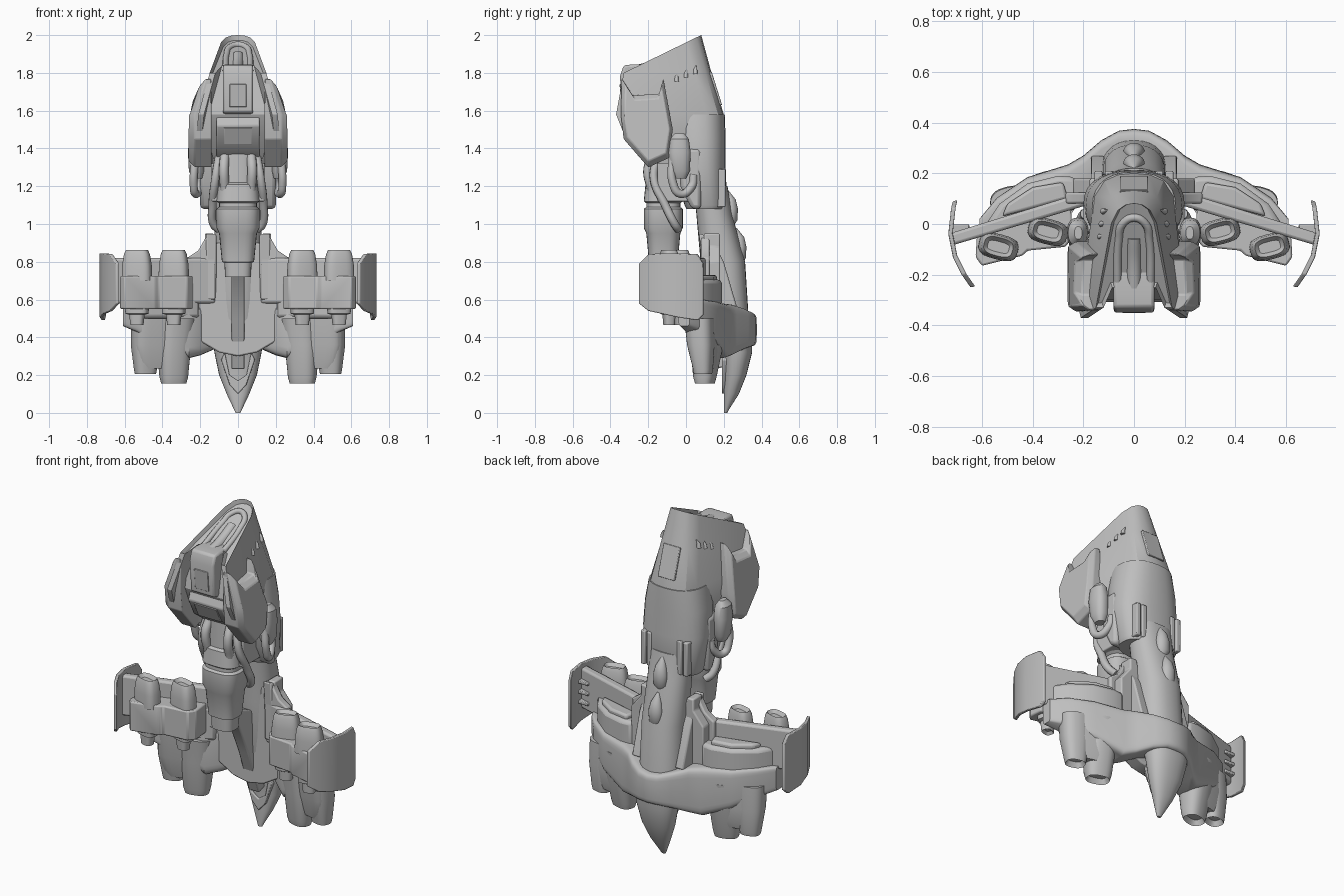
import bpy, bmesh, math
from mathutils import Vector

cube = bpy.data.objects.get("Cube")
if cube:
    bpy.data.objects.remove(cube, do_unlink=True)

grey = bpy.data.materials.new("hull_grey")
grey.use_nodes = True
GREY = (0.52, 0.52, 0.52, 1)
grey.diffuse_color = GREY
grey.node_tree.nodes["Principled BSDF"].inputs["Base Color"].default_value = GREY


def finish(name, bm, mirror=False, bevel=0):
    bmesh.ops.recalc_face_normals(bm, faces=bm.faces)
    mesh = bpy.data.meshes.new(name)
    bm.to_mesh(mesh)
    bm.free()
    mesh.materials.append(grey)
    mesh.shade_smooth()
    mesh.set_sharp_from_angle(angle=math.radians(32))
    ob = bpy.data.objects.new(name, mesh)
    bpy.context.collection.objects.link(ob)
    if bevel:
        mod = ob.modifiers.new("bevel", "BEVEL")
        mod.width, mod.segments = bevel, 2
    if mirror:
        ob.modifiers.new("mirror", "MIRROR")
    return ob


def loft_mesh(rings, hollow=0):
    """Skin a list of rings; hollow sinks the last cap inwards."""
    bm = bmesh.new()
    rows = [[bm.verts.new(p) for p in r] for r in rings]
    n = len(rows[0])
    for a, b in zip(rows, rows[1:]):
        for i in range(n):
            bm.faces.new((a[i], a[(i + 1) % n], b[(i + 1) % n], b[i]))
    bm.faces.new(rows[0][::-1])
    cap = bm.faces.new(rows[-1])
    bmesh.ops.recalc_face_normals(bm, faces=bm.faces)
    if hollow:
        bmesh.ops.inset_region(bm, faces=[cap], thickness=0.015)
        bmesh.ops.translate(bm, verts=cap.verts, vec=-cap.normal * hollow)
    return bm


def loft(name, rings, mirror=False, bevel=0, hollow=0):
    return finish(name, loft_mesh(rings, hollow), mirror, bevel)


def ring(c, u, v, power=2, n=28):
    """Superellipse round c with half axes u and v."""
    out = []
    for i in range(n):
        a = 2 * math.pi * i / n
        s, t = (math.copysign(abs(f) ** (2 / power), f) for f in (math.cos(a), math.sin(a)))
        out.append(Vector(c) + Vector(u) * s + Vector(v) * t)
    return out


def column(name, rows, power=2, mirror=False, hollow=0, turn=0):
    """Upright body from rows of z, x, y, half width, half depth."""
    c, s = math.cos(turn), math.sin(turn)
    return loft(name, [ring((x, y, z), (rx * c, rx * s, 0), (-ry * s, ry * c, 0), power)
                       for z, x, y, rx, ry in rows], mirror, 0, hollow)


def prism(name, pts, plane, lo, hi, mirror=False, bevel=0.008):
    place = {"xz": lambda a, b, d: (a, d, b), "yz": lambda a, b, d: (d, a, b),
             "xy": lambda a, b, d: (a, b, d)}[plane]
    return loft(name, [[place(a, b, d) for a, b in pts] for d in (lo, hi)], mirror, bevel)


def box(name, lo, hi, mirror=False, bevel=0.006):
    (a, b, c), (d, e, f) = lo, hi
    return prism(name, [(a, b), (d, b), (d, e), (a, e)], "xy", c, f, mirror, bevel)


def both(half):
    return half + [(-x, y) for x, y in reversed(half) if x > 0]


def pipe(name, pts, radius, mirror=True):
    cu = bpy.data.curves.new(name, "CURVE")
    cu.dimensions, cu.bevel_depth, cu.bevel_resolution = "3D", radius, 3
    cu.use_fill_caps = True
    sp = cu.splines.new("BEZIER")
    sp.bezier_points.add(len(pts) - 1)
    for bp, p in zip(sp.bezier_points, pts):
        bp.co = p
        bp.handle_left_type = bp.handle_right_type = "AUTO"
    cu.materials.append(grey)
    ob = bpy.data.objects.new(name, cu)
    bpy.context.collection.objects.link(ob)
    if mirror:
        ob.modifiers.new("mirror", "MIRROR")


# Hood: open-fronted shell with a slanted, sunken top
rings = []
for z, yb, wb, wf, yf in [(1.32, .2, .155, .18, -.2), (1.48, .205, .155, .22, -.33),
                          (1.58, .2, .155, .21, -.37), (1.8, .135, .12, .15, -.33),
                          (2.04, .07, .075, .09, -.27)]:
    half = [(0, yb), (wb * .4, yb - .006), (wb * .75, yb - .03), (wb, yb - .09), (wf, yf),
            (wf - .03, yf), (wf - .055, yf + .07), (0, yf + .07)]
    rings.append([(x, y, z) for x, y in half + [(-x, y) for x, y in half[-2:0:-1]]])
bm = loft_mesh(rings)
cut = bmesh.ops.bisect_plane(bm, geom=bm.verts[:] + bm.edges[:] + bm.faces[:],
                             plane_co=(0, .08, 2), plane_no=Vector((0, -.2, .41)).normalized(),
                             clear_outer=True)
rim = [e for e in cut["geom_cut"] if isinstance(e, bmesh.types.BMEdge)]
top = bmesh.ops.edgeloop_fill(bm, edges=rim)["faces"]
bmesh.ops.recalc_face_normals(bm, faces=bm.faces)
bmesh.ops.inset_region(bm, faces=top, thickness=0.012)
for f in top:
    bmesh.ops.translate(bm, verts=f.verts, vec=-f.normal * 0.025)
finish("hood", bm)

# Hood cheeks with notched tops
cheek = [(-.34, 1.77), (-.28, 1.68), (-.14, 1.69), (-.12, 1.77), (-.07, 1.5), (-.09, 1.35),
         (-.2, 1.3), (-.33, 1.45), (-.345, 1.58)]
cheek_rings = [[(.14, y, z) for y, z in cheek]]
for width, s in ((.23, 1), (.262, .85)):
    cheek_rings.append([(width - max(0, z - 1.61) * .36, -.2 + (y + .2) * s, 1.52 + (z - 1.52) * s)
                        for y, z in cheek])
loft("hood_cheek", cheek_rings, True, 0.006)

# Hood fittings
prism("nose_block", [(-.335, 1.59), (-.35, 1.78), (-.33, 1.84), (-.28, 1.845), (-.18, 1.84),
                     (-.18, 1.56)], "yz", -.08, .08, bevel=.012)
prism("nose_window", [(-.341, 1.62), (-.352, 1.74), (-.33, 1.74), (-.33, 1.62)], "yz", -.045, .045,
      bevel=.003)
prism("chin", [(-.28, 1.6), (-.31, 1.52), (-.26, 1.42), (-.15, 1.34), (-.08, 1.34), (-.08, 1.6)],
      "yz", -.115, .115)
prism("chin_plate", [(-.313, 1.51), (-.268, 1.42), (-.25, 1.42), (-.29, 1.51)], "yz", -.075, .075,
      bevel=.003)
pipe("canopy_arch", [(.065, -.27, 1.81), (.06, -.06, 1.9), (.045, .0, 1.935), (0, .025, 1.95),
                     (-.045, .0, 1.935), (-.06, -.06, 1.9), (-.065, -.27, 1.81)], .016, False)
pipe("canopy_spine", [(0, -.27, 1.81), (0, -.15, 1.845), (0, -.05, 1.89)], .03, False)
for i in range(3):
    y = -.05 + i * .05
    column("vent", [(1.755 + i * .02, .132 - i * .006, y, .014, .012),
                    (1.78 + i * .02, .13 - i * .006, y, .01, .009),
                    (1.8 + i * .02, .12 - i * .006, y + .005, .003, .003)], 2, True)
prism("rear_hatch", [(.12, 1.8), (.17, 1.63), (.191, 1.63), (.135, 1.81)], "yz", -.055, .055,
      bevel=.004)

# Mid shell, trunk and tail
column("mid_shell", [(1.58, 0, .06, .165, .145), (1.45, 0, .065, .19, .145), (1.3, 0, .075, .2, .135),
                     (1.1, 0, .105, .178, .113), (1.08, 0, .105, .168, .103)], 2.4)
column("trunk", [(1.2, 0, .13, .13, .09), (1.05, 0, .15, .125, .095), (.8, 0, .195, .125, .118),
                 (.5, 0, .21, .13, .122), (.38, 0, .24, .13, .11)], 2.3)
column("tail", [(.45, 0, .25, .14, .1), (.32, 0, .27, .125, .08), (.2, 0, .26, .1, .06),
                (.1, 0, .24, .06, .04), (.02, 0, .215, .022, .014), (.0, 0, .21, .012, .008)], 2.3)
prism("tail_plate", both([(0, .1), (.045, .15), (.09, .28), (.07, .32), (.045, .2), (0, .17)]),
      "xz", .19, .235, bevel=.005)
for z, y in ((1.08, .235), (.88, .28)):
    column("back_bump", [(z + .1, 0, y - .02, .006, .008), (z + .05, 0, y, .03, .028),
                         (z, 0, y + .005, .042, .035), (z - .06, 0, y + .005, .04, .032),
                         (z - .1, 0, y, .015, .012)])
for x in (.085, .125):
    box("rear_clip", (x, .13, 1.09), (x + .03, .21, 1.29), True)

# Side capsules and hoses
column("side_capsule", [(1.48, .22, -.035, .015, .025), (1.45, .222, -.035, .038, .05),
                        (1.38, .222, -.035, .043, .06), (1.28, .22, -.03, .04, .05),
                        (1.24, .215, -.03, .025, .03)], 2.4, True)
pipe("capsule_hose", [(.225, -.07, 1.36), (.235, -.07, 1.22), (.225, -.03, 1.16), (.2, .03, 1.2),
                      (.19, .04, 1.26)], .022)
pipe("neck_hose", [(.1, -.15, 1.36), (.12, -.17, 1.24), (.135, -.11, 1.1), (.13, -.06, 1.0),
                   (.1, -.04, .97)], .022)
pipe("front_hose", [(.07, -.17, 1.36), (.075, -.2, 1.29), (.07, -.18, 1.18)], .026)
prism("shoulder_bracket", [(-.04, 1.4), (.08, 1.4), (.08, 1.08), (.03, 1.08), (-.03, 1.2)],
      "yz", .11, .2, True, .02)
box("neck_block", (-.14, -.15, 1.12), (.14, .06, 1.38))

# Central gun
column("gun", [(z, 0, -.12, r, r * .9) for z, r in
               [(1.38, .08), (1.22, .085), (1.21, .105), (1.12, .115), (1.11, .1), (1.09, .1),
                (1.08, .115), (.98, .115), (.95, .1), (.8, .085), (.795, .072), (.72, .068)]],
       3, hollow=.02)
prism("keel", [(-.13, .8), (-.04, .8), (.08, .75), (.2, .45), (.22, .25), (.15, .23), (.05, .5),
               (-.05, .72)], "yz", -.035, .035)

# Front wall and rear struts
prism("front_wall", both([(0, .9), (.12, .9), (.13, .95), (.175, .95), (.175, .88), (.24, .8),
                          (.235, .4), (.1, .32), (0, .3)]), "xz", .095, .18)
prism("trunk_strut", [(.07, .95), (.13, .93), (.2, .8), (.27, .56), (.1, .54)], "yz", .115, .17, True)

# Swept wing band with raised housings, and the engines
wing = [(0, .28, .44, .095, .09), (.06, .275, .443, .093, .093), (.13, .235, .445, .095, .11),
        (.2, .18, .44, .09, .135), (.26, .14, .435, .095, .145), (.42, .105, .475, .08, .115),
        (.54, .045, .515, .06, .085), (.61, -.01, .53, .03, .07)]
wing = [(-x, *r) for x, *r in wing[:0:-1]] + wing
loft("wing_band", [ring((x, y, z), (0, ry, 0), (0, 0, rz), 6) for x, y, z, ry, rz in wing])
prism("wing_housing", [(.2, .08), (.23, .185), (.3, .19), (.42, .16), (.53, .08), (.59, -.01),
                       (.55, -.04), (.25, .05)], "xy", .5, .705, True, .02)
prism("housing_pad", [(.26, .1), (.28, .165), (.4, .145), (.5, .08), (.52, .03)], "xy",
      .69, .73, True, .012)
lean = math.radians(-15)
column("engine_block", [(.5, .41, .085, .15, .075), (.36, .415, .095, .145, .07),
                        (.27, .415, .1, .125, .055), (.235, .415, .1, .1, .045)], 4, True, 0, lean)
column("inner_engine", [(.5, .33, .11, .1, .1), (.36, .34, .11, .09, .085), (.19, .34, .1, .075, .058),
                        (.155, .34, .1, .066, .048)], 2.6, True, .03, lean)
column("outer_engine", [(.5, .485, .07, .08, .075), (.36, .49, .08, .076, .068), (.23, .49, .09, .06, .05),
                        (.205, .49, .09, .055, .045)], 2.6, True, .03, lean)

# Arm with its gun pods and end shield
prism("arm", [(.12, .15), (.2, .125), (.72, -.035), (.72, -.085), (.2, .07), (.12, .09)], "xy",
      .58, .82, True, .012)
prism("arm_root", [(.12, .93), (.17, .93), (.21, .86), (.27, .82), (.27, .6), (.12, .6)], "xz",
      .08, .125, True)
prism("pod_box", [(.24, -.05), (.27, -.09), (.42, -.105), (.44, -.125), (.6, -.165), (.625, -.13),
                  (.62, -.05), (.25, .07)], "xy", .55, .725, True)
for x, y in ((.34, -.03), (.535, -.09)):
    turn = math.radians(15)
    column("pod_barrel", [(.7, x, y, .08, .05), (.78, x, y, .078, .05), (.84, x, y, .068, .044),
                          (.862, x, y, .058, .036)], 3, True, .02, turn)
    column("pod_muzzle", [(.57, x, y, .065, .042), (.525, x, y, .06, .04), (.52, x, y, .04, .032),
                          (.465, x, y, .034, .028)], 3, True, .015, turn)
shield = []
for x, y, lo, hi in [(.715, .09, .52, .79), (.722, .06, .49, .84), (.733, -.04, .505, .845),
                     (.715, -.13, .525, .845), (.68, -.2, .54, .84), (.645, -.25, .58, .79)]:
    shield.append([(x, y, lo), (x, y, hi), (x - .018, y + .004, hi), (x - .018, y + .004, lo)])
loft("end_shield", shield, True, .004)
for z in (.62, .68, .74):
    box("shield_clamp", (.65, -.06, z), (.72, -.002, z + .018), True, .004)
